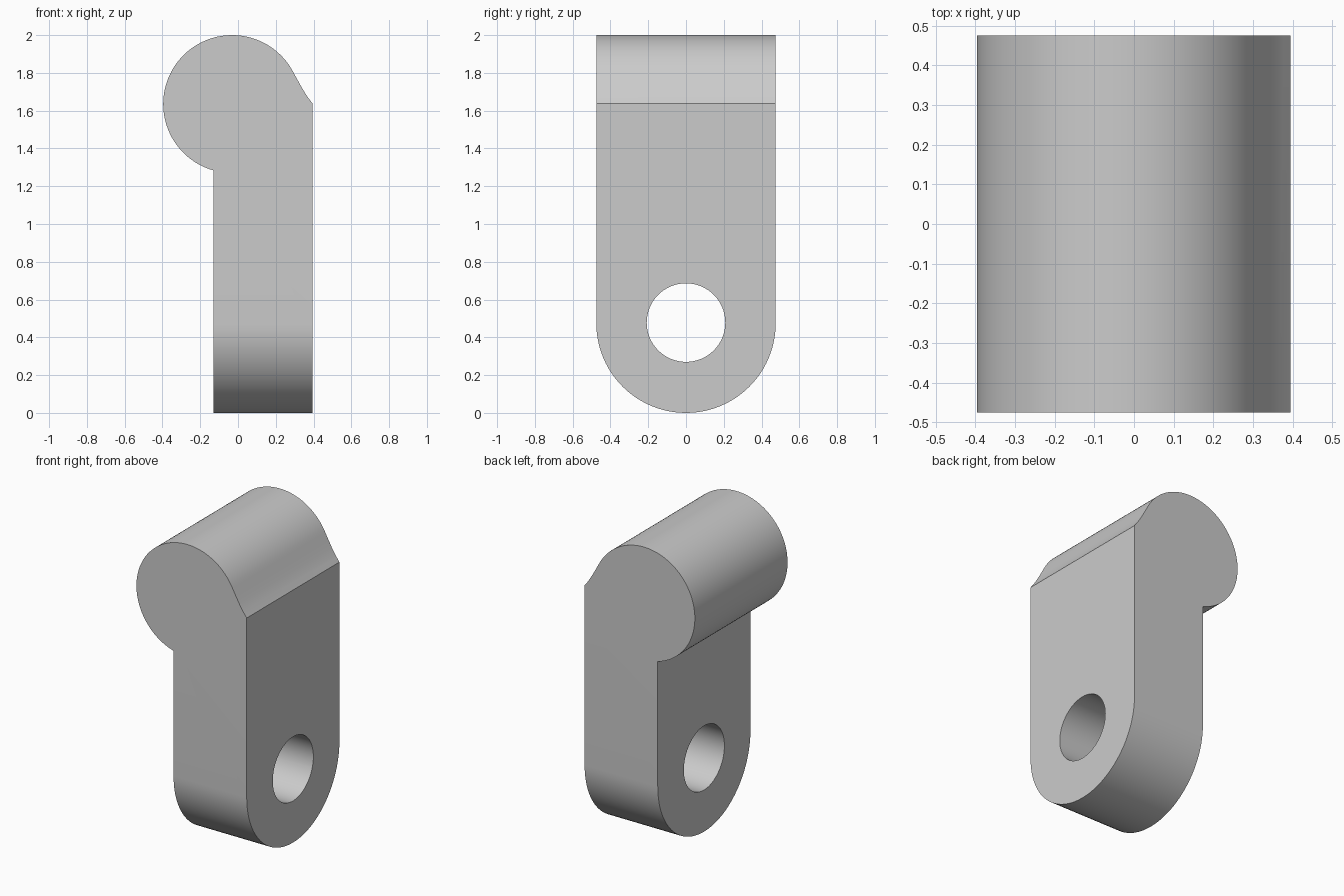
import bpy
import bmesh
from math import radians, sin, cos
from mathutils import Vector

if "Cube" in bpy.data.objects:
    bpy.data.objects.remove(bpy.data.objects["Cube"], do_unlink=True)

HALF = 0.475          # half depth, also the radius of the rounded foot
BACK, FACE = -0.13, 0.395   # plate thickness along x
HEAD_X, HEAD_Z, HEAD_R = -0.031, 1.635, 0.365

grey = bpy.data.materials.new("light grey")
grey.use_nodes = True
colour = (0.6, 0.6, 0.6, 1)
grey.diffuse_color = colour
grey.node_tree.nodes["Principled BSDF"].inputs["Base Color"].default_value = colour


def arc(u, v, r, start, end, n):
    """Points along an arc, angles in degrees."""
    angles = [radians(start + (end - start) * i / n) for i in range(n + 1)]
    return [(u + r * cos(a), v + r * sin(a)) for a in angles]


def prism(name, points, axis, low, high):
    """Extrude an outline of (horizontal, z) points along x or y."""
    def place(u, z):
        return (low, u, z) if axis == "x" else (u, low, z)
    bm = bmesh.new()
    face = bm.faces.new([bm.verts.new(place(*p)) for p in points])
    new = bmesh.ops.extrude_face_region(bm, geom=[face])["geom"]
    shift = Vector((high - low, 0, 0) if axis == "x" else (0, high - low, 0))
    bmesh.ops.translate(bm, vec=shift, verts=[g for g in new if isinstance(g, bmesh.types.BMVert)])
    bmesh.ops.recalc_face_normals(bm, faces=bm.faces)
    mesh = bpy.data.meshes.new(name)
    bm.to_mesh(mesh)
    bm.free()
    mesh.materials.append(grey)
    obj = bpy.data.objects.new(name, mesh)
    bpy.context.collection.objects.link(obj)
    return obj


def cut(obj, cutter, operation):
    """Apply a boolean and discard the cutter."""
    cutter.hide_render = True
    mod = obj.modifiers.new("cut", "BOOLEAN")
    mod.operation, mod.object, mod.solver = operation, cutter, "EXACT"
    bpy.ops.object.modifier_apply(modifier=mod.name)
    bpy.data.objects.remove(cutter, do_unlink=True)


# Front profile: flat plate, round head, and a hollow shoulder down to the face
profile = [(FACE, 0), (BACK, 0)]
profile += arc(HEAD_X, HEAD_Z, HEAD_R, 254.3, 28, 64)
profile += [(0.315, 1.763), (0.34, 1.718), (0.366, 1.676), (FACE, 1.637)]
bracket = prism("bracket", profile, "y", -HALF, HALF)
bpy.context.view_layer.objects.active = bracket
bracket.select_set(True)

# Rounded foot
outline = arc(0, HALF, HALF, 180, 360, 48) + [(HALF, 2.2), (-HALF, 2.2)]
cut(bracket, prism("foot_cutter", outline, "x", -1, 1), "INTERSECT")

# Pin hole through the plate
hole = arc(0, 0.478, 0.208, 0, 360, 64)[:-1]
cut(bracket, prism("hole_cutter", hole, "x", -1, 1), "DIFFERENCE")

bpy.ops.object.shade_smooth_by_angle(angle=radians(25))
